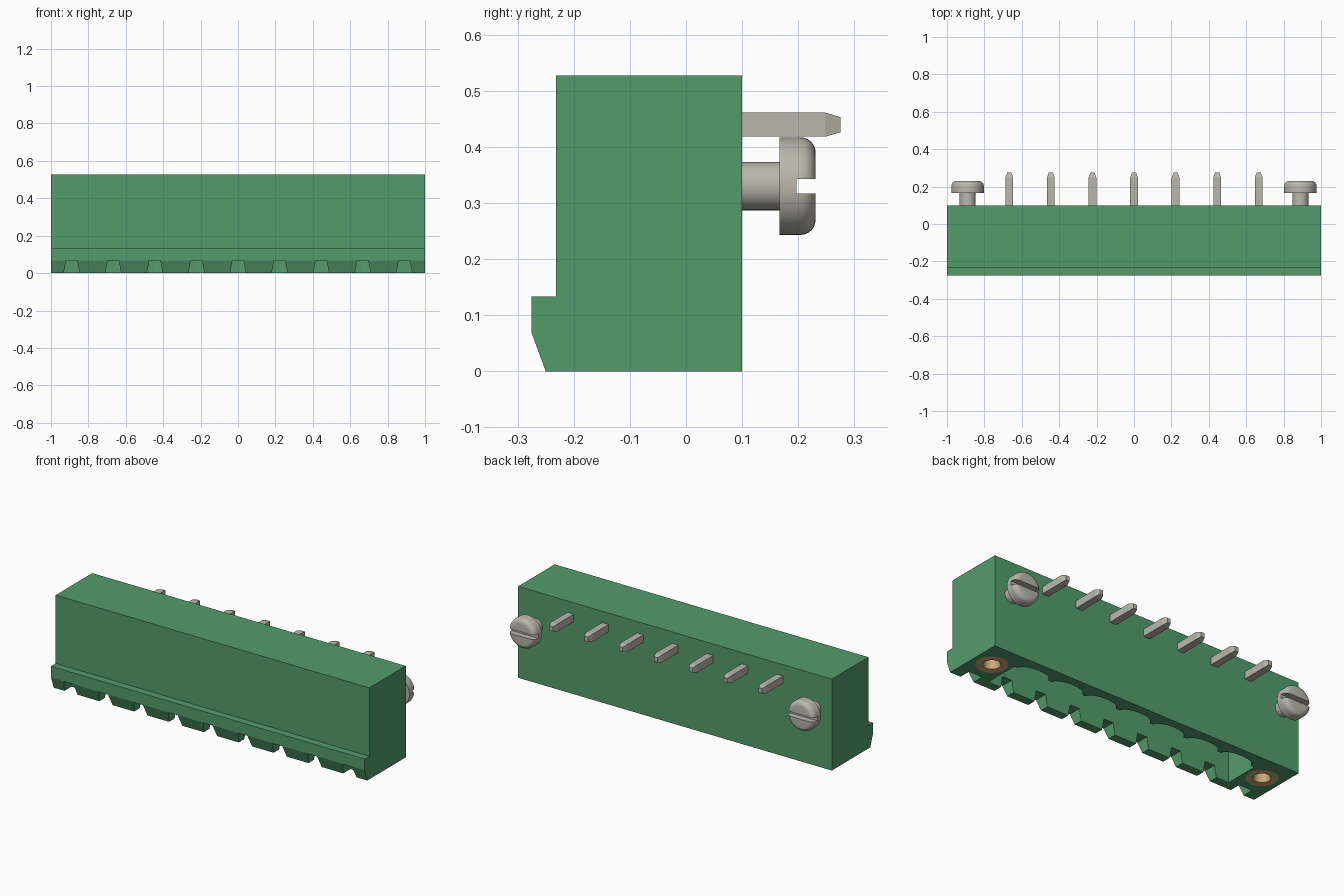
import bpy, bmesh, math
from mathutils import Vector, Matrix

cube = bpy.data.objects.get("Cube")
if cube:
    bpy.data.objects.remove(cube, do_unlink=True)

PITCH = 0.2223
PIN_X = [PITCH * i for i in range(-3, 4)]
SCREW_X = 4 * PITCH
INSERT_Y = -0.056
SCREW_Z = 0.33


def material(name, rgb, rough=0.5):
    m = bpy.data.materials.new(name)
    m.use_nodes = True
    col = (*rgb, 1)
    m.diffuse_color = col
    bsdf = next(n for n in m.node_tree.nodes if n.type == 'BSDF_PRINCIPLED')
    bsdf.inputs["Base Color"].default_value = col
    bsdf.inputs["Roughness"].default_value = rough
    return m


GREEN = material("green plastic", (0.088, 0.33, 0.148))
STEEL = material("tin plated metal", (0.49, 0.475, 0.41))
BRASS = material("brass", (0.62, 0.41, 0.19))


def make(name, bm, mat=None):
    bmesh.ops.recalc_face_normals(bm, faces=bm.faces)
    me = bpy.data.meshes.new(name)
    bm.to_mesh(me)
    bm.free()
    ob = bpy.data.objects.new(name, me)
    bpy.context.collection.objects.link(ob)
    if mat:
        me.materials.append(mat)
    return ob


def add_prism(bm, pts, axis, a, b):
    """Extrude a 2D outline along an axis from a to b."""
    put = {'x': lambda u, v, t: (t, u, v),
           'y': lambda u, v, t: (u, t, v),
           'z': lambda u, v, t: (u, v, t)}[axis]
    lo = [bm.verts.new(put(u, v, a)) for u, v in pts]
    hi = [bm.verts.new(put(u, v, b)) for u, v in pts]
    bm.faces.new(lo)
    bm.faces.new(hi)
    n = len(pts)
    for i in range(n):
        j = (i + 1) % n
        bm.faces.new((lo[i], lo[j], hi[j], hi[i]))


def add_loft(bm, rings, place):
    """Join rectangular rings (distance, half width, half height)."""
    loops = [[bm.verts.new(place(t, sx * w, sy * h))
              for sx, sy in ((-1, -1), (1, -1), (1, 1), (-1, 1))]
             for t, w, h in rings]
    bm.faces.new(loops[0])
    bm.faces.new(loops[-1])
    for p, q in zip(loops, loops[1:]):
        for i in range(4):
            j = (i + 1) % 4
            bm.faces.new((p[i], p[j], q[j], q[i]))


def lathe(name, profile, mat, steps=40):
    """Spin an (r, z) profile about z."""
    bm = bmesh.new()
    vs = [bm.verts.new((r, 0, z)) for r, z in profile]
    es = [bm.edges.new(e) for e in zip(vs, vs[1:])]
    bmesh.ops.spin(bm, geom=vs + es, cent=(0, 0, 0), axis=(0, 0, 1),
                   angle=2 * math.pi, steps=steps)
    bmesh.ops.remove_doubles(bm, verts=bm.verts, dist=1e-5)
    return make(name, bm, mat)


def activate(ob):
    bpy.ops.object.select_all(action='DESELECT')
    ob.select_set(True)
    bpy.context.view_layer.objects.active = ob


def cut(ob, cutter):
    mod = ob.modifiers.new("cut", 'BOOLEAN')
    mod.operation = 'DIFFERENCE'
    mod.solver = 'EXACT'
    mod.object = cutter
    activate(ob)
    bpy.ops.object.modifier_apply(modifier=mod.name)
    bpy.data.objects.remove(cutter, do_unlink=True)


def smooth(ob):
    activate(ob)
    bpy.ops.object.shade_smooth_by_angle(angle=math.radians(35))


# Housing with a front ledge and chamfered lip
bm = bmesh.new()
add_prism(bm, [(-0.25, 0), (-0.275, 0.068), (-0.275, 0.133), (-0.232, 0.133),
               (-0.232, 0.527), (0.1, 0.527), (0.1, 0)], 'x', -1, 1)
housing = make("housing", bm, GREEN)

# Plug cavity: flat front wall, scalloped back wall with one lobe per pin
outline = [(-0.79, -0.2), (0.79, -0.2), (0.79, 0.0)]
for x in reversed(PIN_X):
    for k in range(9):
        a = math.pi * k / 8
        outline.append((x + 0.1 * math.cos(a), 0.005 + 0.045 * math.sin(a)))
outline.append((-0.79, 0.0))
bm = bmesh.new()
add_prism(bm, outline, 'z', -0.05, 0.4)
cut(housing, make("cavity_cutter", bm))

# Coding notches along the lower front lip
bm = bmesh.new()
for i in range(-4, 5):
    x = i * PITCH
    add_prism(bm, [(x - 0.046, -0.02), (x + 0.046, -0.02),
                   (x + 0.03, 0.0665), (x - 0.03, 0.0665)], 'y', -0.35, -0.185)
cut(housing, make("notch_cutter", bm))

# Holes for the threaded inserts
bm = bmesh.new()
for s in (-1, 1):
    bmesh.ops.create_cone(bm, cap_ends=True, segments=40, radius1=0.083,
                          radius2=0.083, depth=0.25,
                          matrix=Matrix.Translation((s * SCREW_X, INSERT_Y, 0.075)))
cut(housing, make("insert_hole_cutter", bm))

# Threaded inserts and mounting screws at both ends
for side, s in (("right", -1), ("left", 1)):
    insert = lathe(side + "_insert",
                   [(0, 0.17), (0.04, 0.17), (0.04, 0.012), (0.046, 0),
                    (0.083, 0), (0.083, 0.2), (0, 0.2)], BRASS)
    insert.location = (s * SCREW_X, INSERT_Y, 0)
    smooth(insert)

    # Pan head with a rounded rim; the lathe axis becomes +y
    rim = [(0.06 + 0.027 * math.cos(math.radians(a)),
            0.204 + 0.027 * math.sin(math.radians(a))) for a in range(0, 91, 15)]
    screw = lathe(side + "_screw", [(0, 0.08), (0.043, 0.08), (0.043, 0.167),
                                    (0.087, 0.167)] + rim + [(0, 0.231)], STEEL)
    screw.data.transform(Matrix.Rotation(-math.pi / 2, 4, 'X'))
    bm = bmesh.new()
    add_prism(bm, [(-0.2, -0.013), (0.2, -0.013), (0.2, 0.013), (-0.2, 0.013)],
              'y', 0.197, 0.3)
    cut(screw, make("slot_cutter", bm))
    screw.location = (s * SCREW_X, 0, SCREW_Z)
    smooth(screw)

# Angled contact pins: solder tail to the rear, contact blade in the cavity
for n, x in enumerate(PIN_X, 1):
    bm = bmesh.new()
    add_loft(bm, [(-0.08, 0.0205, 0.0215), (0.248, 0.0205, 0.0215),
                  (0.275, 0.011, 0.0135)],
             lambda t, w, h: (x + w, t, 0.4395 + h))
    add_loft(bm, [(0.1, 0.011, 0.0135), (0.127, 0.0205, 0.0215),
                  (0.43, 0.0205, 0.0215)],
             lambda t, w, h: (x + w, -0.058 + h, t))
    make(f"contact_pin_{n}", bm, STEEL)
